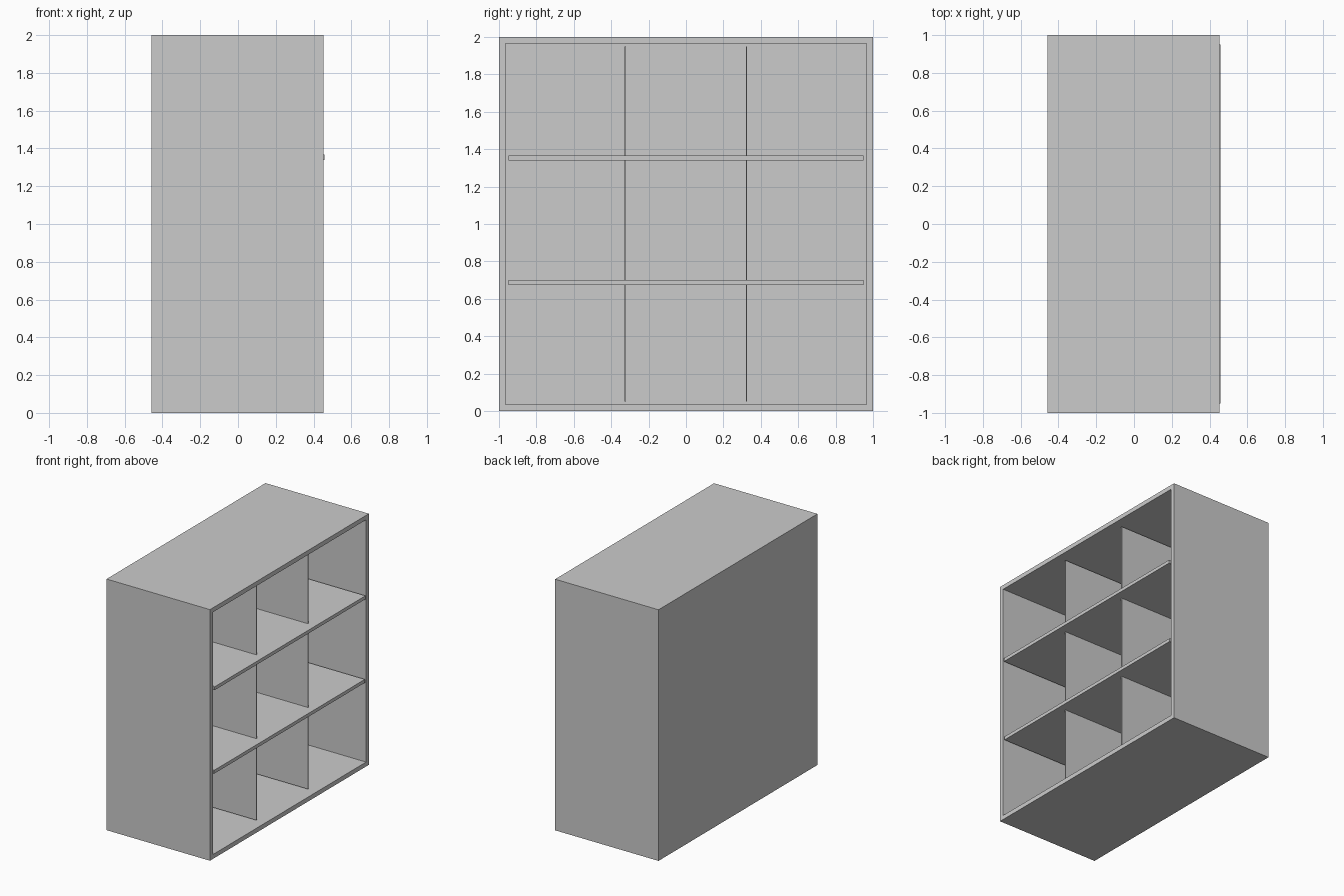
import bpy, bmesh

if "Cube" in bpy.data.objects:
    bpy.data.objects.remove(bpy.data.objects["Cube"])

BACK, FRONT = -0.458, 0.453   # depth limits of the case (opening faces +x)
WALL = 0.05                   # case board thickness
INNER = 1 - WALL              # half width of the interior


def box(name, x, y, z):
    """Box from (min, max) pairs along each axis."""
    bm = bmesh.new()
    bmesh.ops.create_cube(bm, size=1)
    for v in bm.verts:
        v.co = [r[0] if c < 0 else r[1] for c, r in zip(v.co, (x, y, z))]
    mesh = bpy.data.meshes.new(name)
    bm.to_mesh(mesh)
    bm.free()
    obj = bpy.data.objects.new(name, mesh)
    bpy.context.collection.objects.link(obj)
    return obj


# Outer case: one solid block hollowed out from the open side
bm = bmesh.new()
bmesh.ops.create_cube(bm, size=1)
for v in bm.verts:
    v.co = (BACK if v.co.x < 0 else FRONT, v.co.y * 2, v.co.z * 2 + 1)
opening = max(bm.faces, key=lambda f: f.calc_center_median().x)
bmesh.ops.inset_region(bm, faces=[opening], thickness=WALL)
inner = bmesh.ops.extrude_discrete_faces(bm, faces=[opening])["faces"][0]
for v in inner.verts:
    v.co.x = BACK + WALL
bmesh.ops.recalc_face_normals(bm, faces=bm.faces)
mesh = bpy.data.meshes.new("case")
bm.to_mesh(mesh)
bm.free()
bpy.context.collection.objects.link(bpy.data.objects.new("case", mesh))

# Horizontal shelves, the upper one stands slightly proud
shelves = [("lower_shelf", (0.673, 0.70), FRONT),
           ("upper_shelf", (1.34, 1.367), 0.458)]
for name, z, front in shelves:
    box(name, (BACK + WALL, front), (-INNER, INNER), z)

# Thin upright dividers in each row, set back from the opening
rows = [(WALL, 0.673), (0.70, 1.34), (1.367, 2 - WALL)]
columns = [("left", (-0.329, -0.321)), ("right", (0.320, 0.327))]
for i, z in enumerate(rows, 1):
    for side, y in columns:
        box(f"{side}_divider_row_{i}", (BACK + WALL, 0.392), y, z)
